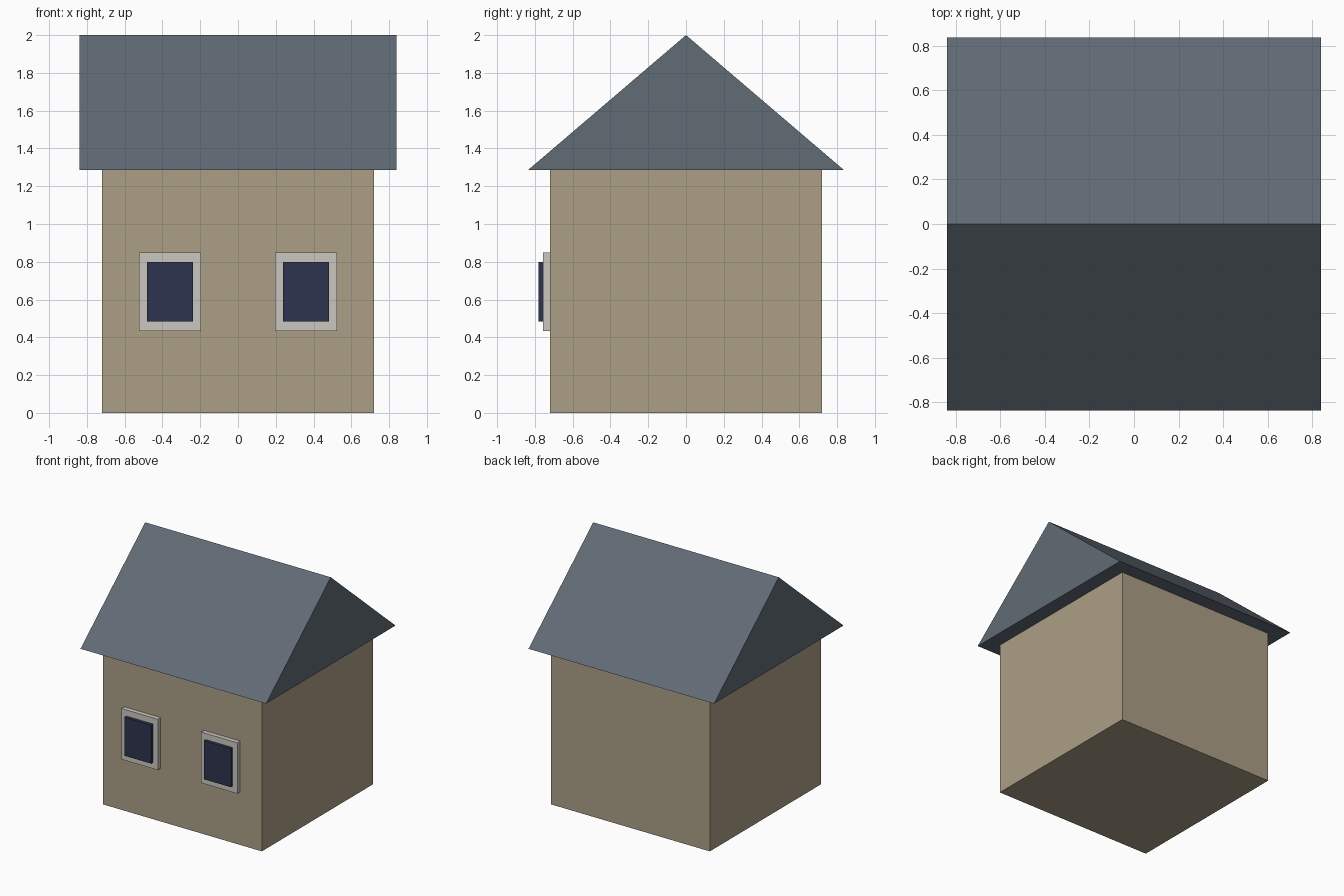
import bpy

if "Cube" in bpy.data.objects:
    bpy.data.objects.remove(bpy.data.objects["Cube"])


def material(name, rgb):
    m = bpy.data.materials.new(name)
    m.diffuse_color = (*rgb, 1.0)
    m.use_nodes = True
    m.node_tree.nodes["Principled BSDF"].inputs["Base Color"].default_value = m.diffuse_color
    return m


WALL = material("tan plaster", (0.41, 0.345, 0.24))
ROOF = material("slate grey", (0.12, 0.147, 0.178))
FRAME = material("off white", (0.60, 0.575, 0.53))
GLASS = material("navy glass", (0.026, 0.034, 0.078))


def mesh_object(name, verts, faces, mat):
    me = bpy.data.meshes.new(name)
    me.from_pydata(verts, [], faces)
    me.materials.append(mat)
    ob = bpy.data.objects.new(name, me)
    bpy.context.collection.objects.link(ob)
    return ob


def box(name, x, y, z, mat):
    """Box from (min, max) ranges on each axis."""
    verts = [(a, b, c) for a in x for b in y for c in z]
    faces = [(0, 1, 3, 2), (4, 6, 7, 5), (0, 4, 5, 1),
             (2, 3, 7, 6), (0, 2, 6, 4), (1, 5, 7, 3)]
    return mesh_object(name, verts, faces, mat)


# House body
EAVES = 1.285
box("walls", (-0.72, 0.72), (-0.72, 0.72), (0, EAVES), WALL)

# Solid gable roof, ridge running along x
RX, RY = 0.84, 0.837
profile = [(-RY, EAVES), (RY, EAVES), (0, 2.0)]
verts = [(x, y, z) for x in (-RX, RX) for y, z in profile]
mesh_object("roof", verts,
            [(0, 2, 1), (3, 4, 5), (0, 1, 4, 3), (1, 2, 5, 4), (2, 0, 3, 5)], ROOF)

# Two front windows: frame slab with a raised pane
for side, cx in (("left", -0.36), ("right", 0.36)):
    box(f"{side}_window_frame", (cx - 0.164, cx + 0.164), (-0.757, -0.715),
        (0.434, 0.85), FRAME)
    box(f"{side}_window_pane", (cx - 0.122, cx + 0.122), (-0.782, -0.75),
        (0.485, 0.80), GLASS)
